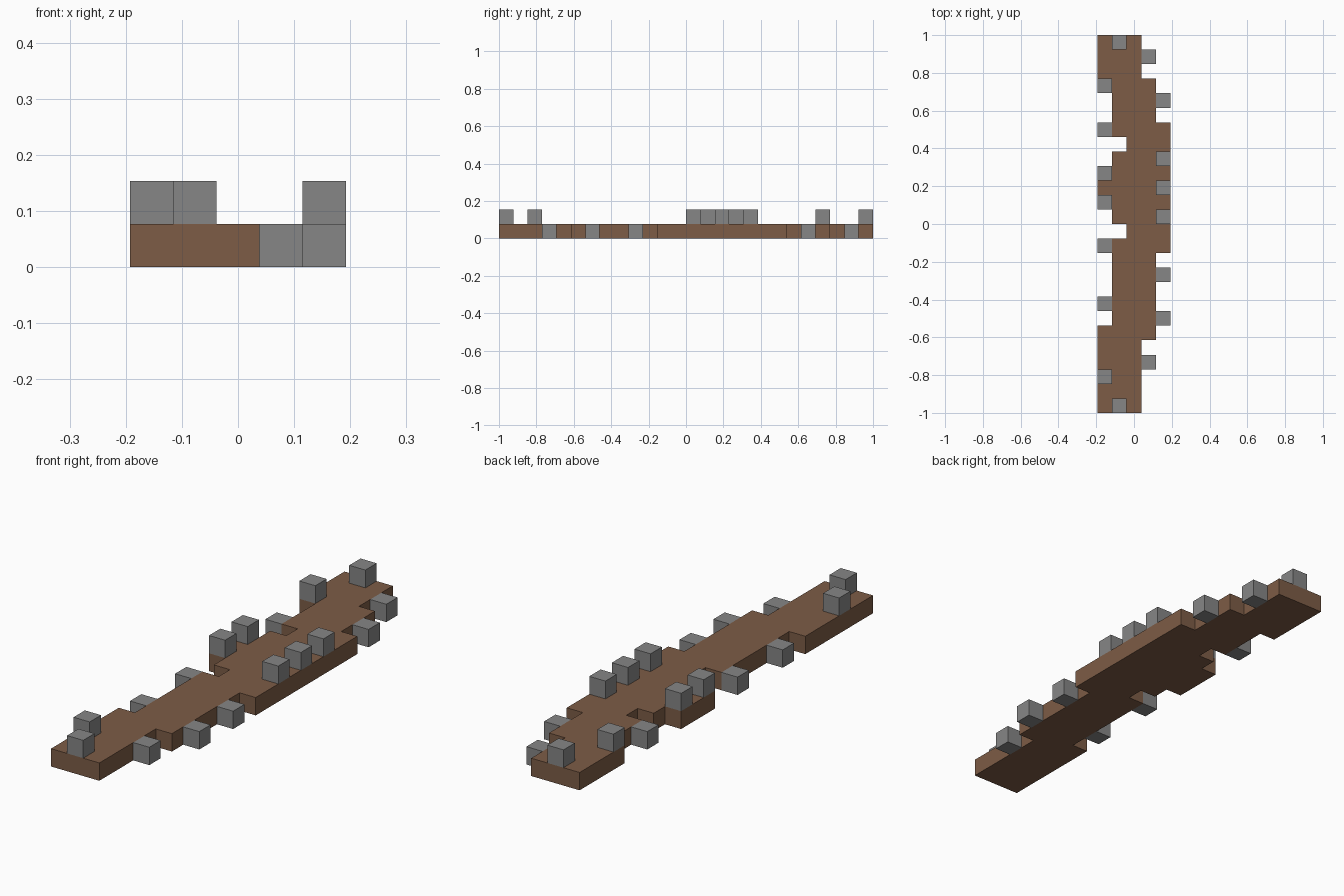
import bpy
import bmesh

if "Cube" in bpy.data.objects:
    bpy.data.objects.remove(bpy.data.objects["Cube"], do_unlink=True)

ROWS, COLS = 26, 5
U = 2 / ROWS  # size of one block


def material(name, rgb):
    mat = bpy.data.materials.new(name)
    mat.use_nodes = True
    mat.diffuse_color = (*rgb, 1)
    mat.node_tree.nodes["Principled BSDF"].inputs["Base Color"].default_value = (*rgb, 1)
    return mat


def add_object(name, bm, mat):
    bmesh.ops.recalc_face_normals(bm, faces=bm.faces)
    mesh = bpy.data.meshes.new(name)
    bm.to_mesh(mesh)
    bm.free()
    mesh.materials.append(mat)
    obj = bpy.data.objects.new(name, mesh)
    bpy.context.collection.objects.link(obj)
    return obj


def grid_point(col, row, level):
    return ((col - COLS / 2) * U, (row - ROWS / 2) * U, level * U)


brown = material("brown wood", (0.205, 0.107, 0.061))
grey = material("grey stone", (0.24, 0.24, 0.24))

# Plank: stepped outline, each step is (first row, edge column)
left_steps = [(0, 0), (6, 1), (12, 2), (13, 1), (14, 0), (17, 1), (18, 2), (19, 1), (22, 0)]
right_steps = [(0, 3), (5, 4), (11, 5), (20, 4), (23, 3)]


def edge_points(steps):
    ends = [row for row, col in steps[1:]] + [ROWS]
    return [(col, r) for (row, col), end in zip(steps, ends) for r in (row, end)]


outline = edge_points(right_steps) + edge_points(left_steps)[::-1]
bm = bmesh.new()
base = bm.faces.new([bm.verts.new(grid_point(c, r, 0)) for c, r in outline])
result = bmesh.ops.extrude_face_region(bm, geom=[base], use_keep_orig=True)
top_verts = [v for v in result["geom"] if isinstance(v, bmesh.types.BMVert)]
bmesh.ops.translate(bm, verts=top_verts, vec=(0, 0, U))
add_object("plank", bm, brown)


# Stone blocks: (column, row) on each level
def add_blocks(name, cells, level):
    for i, (col, row) in enumerate(cells, 1):
        bm = bmesh.new()
        bmesh.ops.create_cube(bm, size=U)
        add_object(f"{name}_{i}", bm, grey).location = grid_point(col + 0.5, row + 0.5, level + 0.5)


add_blocks("side_block", [(0, 7), (0, 11), (0, 19), (3, 3), (4, 6), (4, 9), (4, 21), (3, 24)], 0)
add_blocks("top_block", [(1, 0), (0, 2), (0, 14), (0, 16), (0, 22),
                         (4, 13), (4, 15), (4, 17), (1, 25)], 1)
